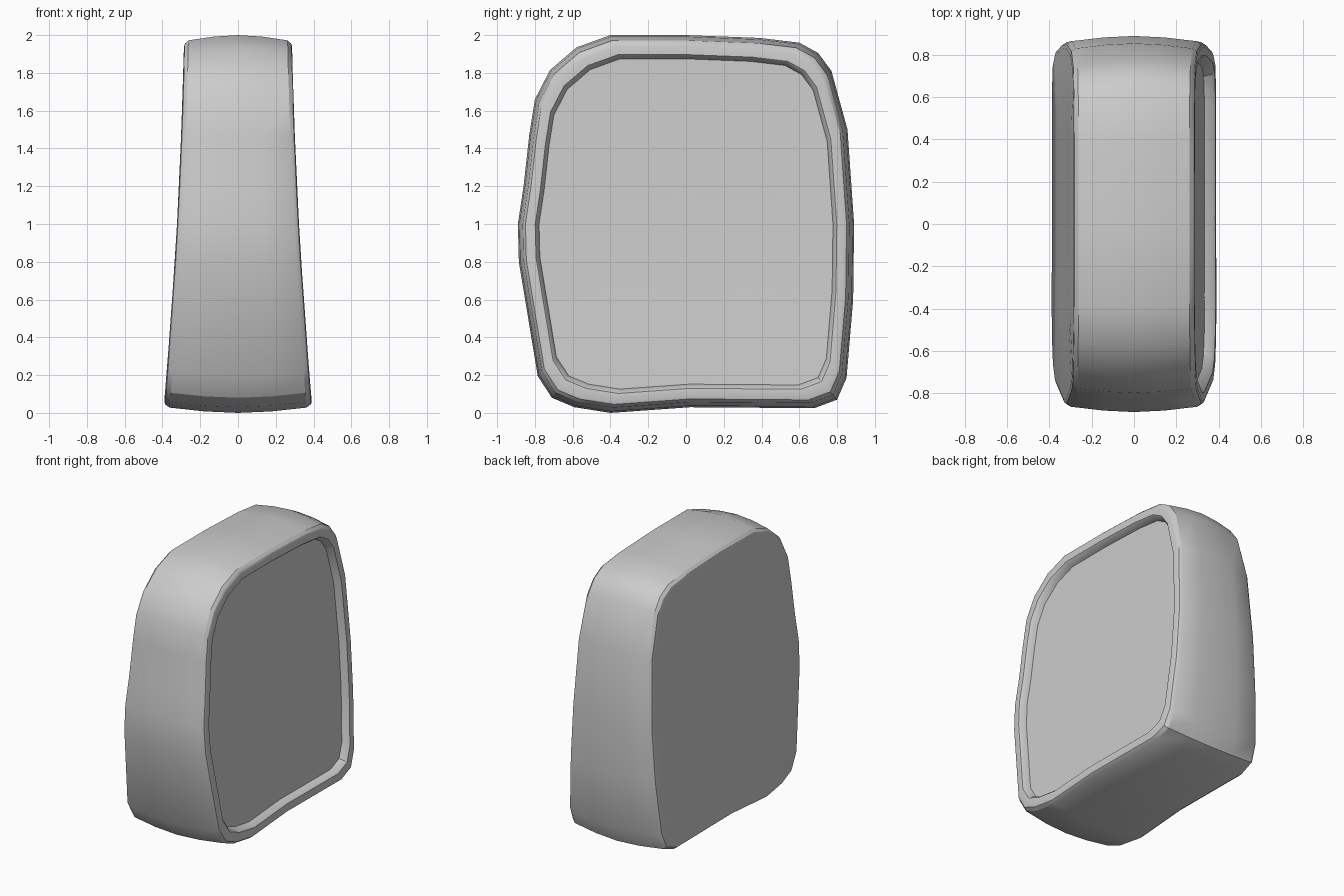
import bpy
import bmesh
import math

cube = bpy.data.objects.get("Cube")
if cube:
    bpy.data.objects.remove(cube, do_unlink=True)

# One plain grey material
grey = bpy.data.materials.new("plain grey")
grey.use_nodes = True
colour = (0.6, 0.6, 0.6, 1)
grey.diffuse_color = colour
grey.node_tree.nodes["Principled BSDF"].inputs["Base Color"].default_value = colour

# Side outline of the body as (y, z)
outline = [
    (-0.40, 2.0), (0, 2.0), (0.39, 1.985), (0.60, 1.96), (0.70, 1.905),
    (0.77, 1.81), (0.855, 1.5), (0.89, 1.0), (0.885, 0.6), (0.85, 0.185),
    (0.80, 0.07), (0.68, 0.025), (0.02, 0.03), (-0.40, 0), (-0.59, 0.03),
    (-0.71, 0.08), (-0.785, 0.195), (-0.885, 0.8), (-0.89, 1.0),
    (-0.86, 1.2), (-0.83, 1.47), (-0.80, 1.66), (-0.72, 1.815), (-0.58, 1.935),
]

# Cross-section rings: (fraction of half width, outline scale, inward offset)
band = [(0.985, 0.955), (0.92, 0.972), (0.45, 0.992)]
rings = [(-1, 0.5, 0), (-1, 0.935, 0)]
rings += [(-t, s, 0) for t, s in band]
rings += [(0, 1, 0)]
rings += [(t, s, 0) for t, s in reversed(band)]
# Flat rim, small lip, recess wall and recess floor
rings += [(1, 0.94, 0), (1, 0.897, 0), (1, 0.886, 0.012),
          (1, 0.874, 0.05), (1, 0.5, 0.05)]


def half_width(z):
    """The body flares gently towards the bottom."""
    return 0.396 - 0.0905 * z + 0.0175 * z * z


def place(bm, y, z, t, scale, offset):
    height = 1 + (z - 1) * scale
    return bm.verts.new((t * half_width(height) - offset, y * scale, height))


bm = bmesh.new()
loops = [[place(bm, y, z, *ring) for y, z in outline] for ring in rings]
count = len(outline)

# Skin between neighbouring rings
for a, b in zip(loops, loops[1:]):
    for i in range(count):
        j = (i + 1) % count
        bm.faces.new((a[i], a[j], b[j], b[i]))

# Close the flat side and the recess floor
for loop, ring in ((loops[0], rings[0]), (loops[-1], rings[-1])):
    centre = place(bm, 0, 1, *ring)
    for i in range(count):
        bm.faces.new((loop[i], loop[(i + 1) % count], centre))

bmesh.ops.recalc_face_normals(bm, faces=bm.faces[:])
mesh = bpy.data.meshes.new("padded_body")
bm.to_mesh(mesh)
bm.free()
mesh.materials.append(grey)
body = bpy.data.objects.new("padded_body", mesh)
bpy.context.collection.objects.link(body)

# Smooth band with sharp rim edges
bpy.ops.object.select_all(action="DESELECT")
body.select_set(True)
bpy.context.view_layer.objects.active = body
bpy.ops.object.shade_smooth_by_angle(angle=math.radians(30))
